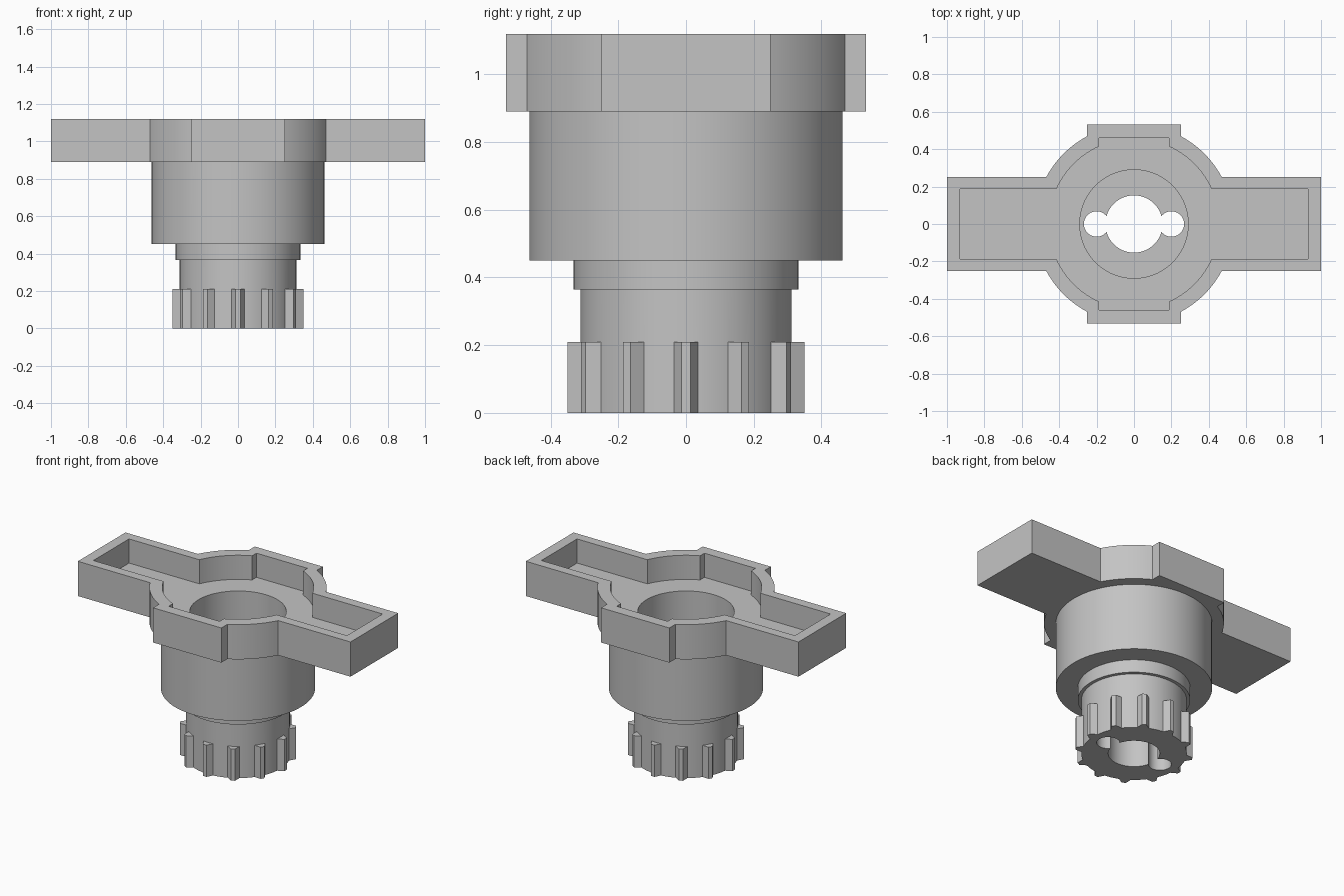
import bpy, bmesh
from math import asin, acos, cos, sin, pi, radians

cube = bpy.data.objects.get("Cube")
if cube:
    bpy.data.objects.remove(cube, do_unlink=True)

grey = bpy.data.materials.new("light grey")
grey.use_nodes = True
grey.diffuse_color = (0.55, 0.55, 0.55, 1)
grey.node_tree.nodes["Principled BSDF"].inputs["Base Color"].default_value = (0.55, 0.55, 0.55, 1)


def prism(name, outlines, z0, z1):
    """Extrude closed outlines (counter-clockwise) from z0 to z1."""
    bm = bmesh.new()
    for pts in outlines:
        low = [bm.verts.new((x, y, z0)) for x, y in pts]
        high = [bm.verts.new((x, y, z1)) for x, y in pts]
        bm.faces.new(low[::-1])
        bm.faces.new(high)
        for i in range(len(pts)):
            j = (i + 1) % len(pts)
            bm.faces.new((low[i], low[j], high[j], high[i]))
    mesh = bpy.data.meshes.new(name)
    bm.to_mesh(mesh)
    bm.free()
    mesh.materials.append(grey)
    obj = bpy.data.objects.new(name, mesh)
    bpy.context.collection.objects.link(obj)
    return obj


def circle(r, cx=0, n=96):
    return [(cx + r * cos(2 * pi * i / n), r * sin(2 * pi * i / n)) for i in range(n)]


def rotated(pts, a):
    return [(x * cos(a) - y * sin(a), x * sin(a) + y * cos(a)) for x, y in pts]


def winged(length, width, radius, depth, n=14):
    """Round outline with two long arms and two short flat lugs."""
    a0, a1 = asin(width / radius), acos(width / radius)
    arc = [a0 + (a1 - a0) * i / n for i in range(n + 1)]
    quad = [(length, width)] + [(radius * cos(a), radius * sin(a)) for a in arc] + [(width, depth)]
    half = quad + [(-x, y) for x, y in reversed(quad)]
    return half + [(-x, -y) for x, y in half]


def combine(target, tool, operation):
    mod = target.modifiers.new(operation, 'BOOLEAN')
    mod.object, mod.operation, mod.solver = tool, operation, 'EXACT'
    bpy.context.view_layer.objects.active = target
    bpy.ops.object.modifier_apply(modifier=mod.name)
    bpy.data.objects.remove(tool, do_unlink=True)


# Winged top plate, with the stepped round body fused underneath
holder = prism("winged_socket", [winged(1, 0.25, 0.532, 0.532)], 0.89, 1.12)
combine(holder, prism("body", [circle(0.463)], 0.45, 0.93), 'UNION')
combine(holder, prism("collar", [circle(0.333)], 0.365, 0.6), 'UNION')
combine(holder, prism("neck", [circle(0.312)], 0, 0.55), 'UNION')

# Ring of tapered teeth around the neck
tooth = [(0.27, -0.036), (0.308, -0.036), (0.35, -0.013),
         (0.35, 0.013), (0.308, 0.036), (0.27, 0.036)]
teeth = [rotated(tooth, k * pi / 6) for k in range(12)]
combine(holder, prism("teeth", teeth, 0, 0.21), 'UNION')

# Sunken tray, wide bore, and the keyed hole through the bottom
combine(holder, prism("tray", [winged(0.93, 0.187, 0.455, 0.46)], 0.96, 1.3), 'DIFFERENCE')
combine(holder, prism("bore", [circle(0.29)], 0.45, 1.2), 'DIFFERENCE')
combine(holder, prism("centre_hole", [circle(0.153)], -0.1, 0.6), 'DIFFERENCE')
for side in (-1, 1):
    combine(holder, prism("side_hole", [circle(0.068, side * 0.2, 40)], -0.1, 0.6), 'DIFFERENCE')

bpy.ops.object.select_all(action='DESELECT')
holder.select_set(True)
bpy.context.view_layer.objects.active = holder
bpy.ops.object.shade_smooth_by_angle(angle=radians(25))
